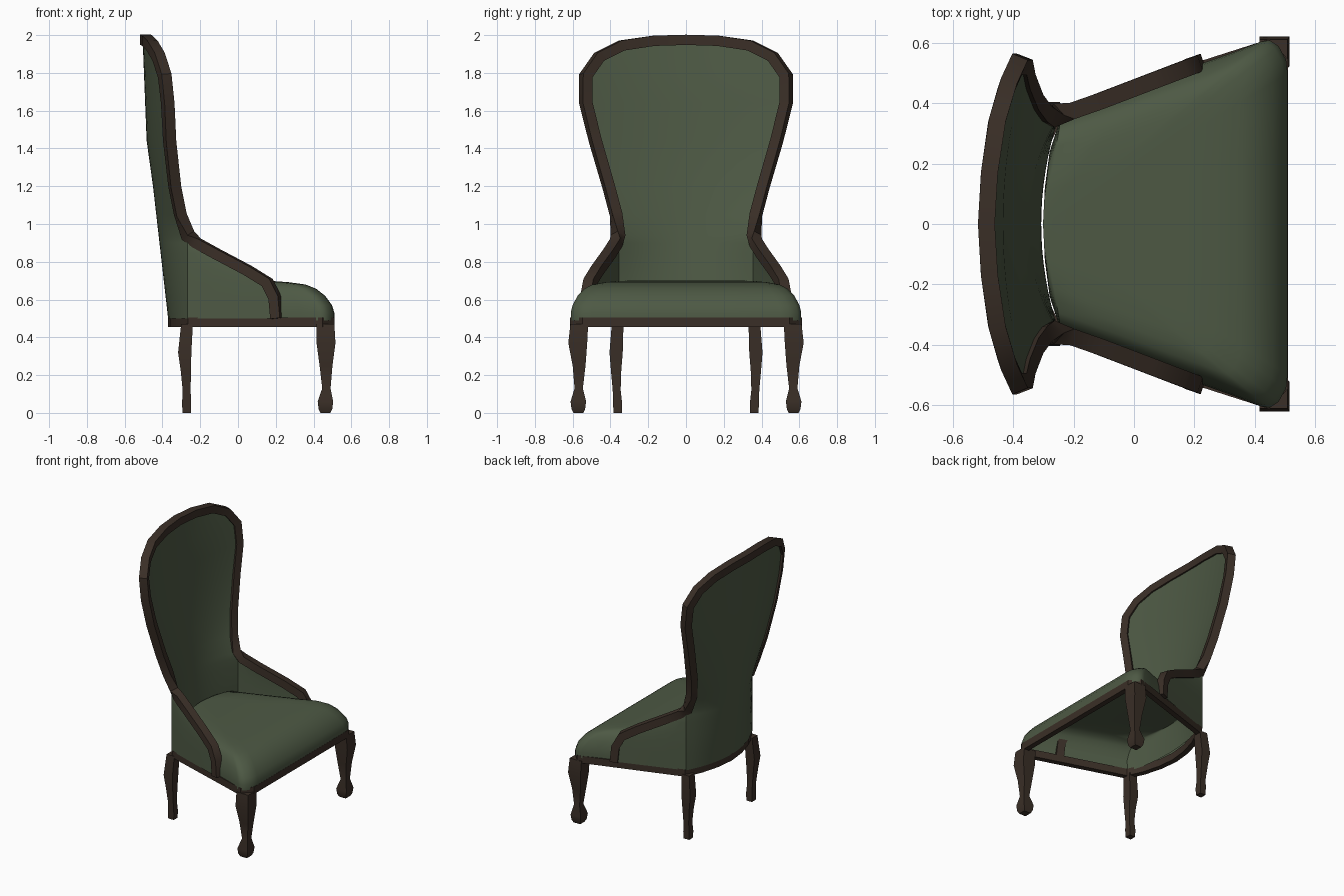
import bpy, bmesh
from mathutils import Vector as V

if "Cube" in bpy.data.objects:
    bpy.data.objects.remove(bpy.data.objects["Cube"])


def material(name, rgb):
    m = bpy.data.materials.new(name)
    m.diffuse_color = (*rgb, 1)
    m.use_nodes = True
    m.node_tree.nodes["Principled BSDF"].inputs["Base Color"].default_value = m.diffuse_color
    return m


GREEN = material("green fabric", (0.075, 0.1, 0.058))
WOOD = material("dark wood", (0.042, 0.028, 0.02))


def finish(name, rings, mat, closed, caps=(False, False), angle=35, axes=(False, True, False)):
    """Skin a list of point rings, mirror it, shade it."""
    bm = bmesh.new()
    vs = [[bm.verts.new(p) for p in r] for r in rings]
    n = len(vs[0])
    for a, b in zip(vs, vs[1:]):
        for i in range(n if closed else n - 1):
            j = (i + 1) % n
            bm.faces.new((a[i], a[j], b[j], b[i]))
    if caps[0]:
        bm.faces.new(vs[0])
    if caps[1]:
        bm.faces.new(vs[-1])
    bmesh.ops.remove_doubles(bm, verts=bm.verts, dist=0.0005)
    bmesh.ops.recalc_face_normals(bm, faces=bm.faces)
    me = bpy.data.meshes.new(name)
    bm.to_mesh(me)
    bm.free()
    me.materials.append(mat)
    ob = bpy.data.objects.new(name, me)
    bpy.context.collection.objects.link(ob)
    mod = ob.modifiers.new("mirror", 'MIRROR')
    mod.use_axis = axes
    mod.merge_threshold = 0.001
    bpy.ops.object.select_all(action='DESELECT')
    ob.select_set(True)
    bpy.context.view_layer.objects.active = ob
    bpy.ops.object.modifier_apply(modifier="mirror")
    bpy.ops.object.shade_smooth_by_angle(angle=angle * 3.14159 / 180)
    return ob


def sweep(path, normals, hn, hb):
    """Rectangular bar along a path, mitred at corners."""
    rings = []
    for i, p in enumerate(path):
        d1 = (p - path[i - 1]).normalized() if i else None
        d2 = (path[i + 1] - p).normalized() if i < len(path) - 1 else None
        t = ((d1 or d2) + (d2 or d1)).normalized()
        if abs(p.y) < 1e-6:
            t = V((0, 1 if t.y > 0 else -1, 0))
        n = normals[i] - t * normals[i].dot(t)
        n.normalize()
        b = t.cross(n)
        k = hb / max(0.6, t.dot(d1 or d2))
        rings.append([p + n * (hn * u) + b * (k * v)
                      for u, v in ((1, 1), (1, -1), (-1, -1), (-1, 1))])
    return rings


def lerp_table(tab, z):
    for (z0, x0), (z1, x1) in zip(tab, tab[1:]):
        if z <= z1:
            return x0 + (x1 - x0) * max(0, (z - z0) / (z1 - z0))
    return tab[-1][1]


# wooden edge: top of the back, down the side, along the arm to the rail
edge = [V(p) for p in (
    (-.49, 0, 1.975), (-.48, .17, 1.97), (-.455, .34, 1.945), (-.42, .46, 1.885),
    (-.388, .53, 1.785), (-.372, .53, 1.64), (-.362, .48, 1.44), (-.335, .41, 1.2),
    (-.305, .37, 1.05), (-.265, .36, .94), (-.22, .37, .9), (-.12, .405, .845),
    (.05, .47, .755), (.155, .51, .69), (.195, .525, .61), (.205, .53, .5))]
facing = []
for i, p in enumerate(edge):
    facing.append((V((1, -.75 * p.y, 0)) if i < 9 else V((.8, -.6, 0)) if i < 10
                   else V((.33, -.95, 0))).normalized())
finish("wooden_edge_trim", sweep(edge, facing, .028, .027), WOOD, True, (False, True))


# back and arm upholstery: rows from the trim round to the centre line
def shell(name, centre, corner, shift):
    rows = []
    for i, (p, f) in enumerate(zip(edge, facing)):
        e = p + f * shift
        if i == 0:
            e.y = 0
        c = V((corner[0], corner[1], p.z)) if i > 9 else e
        cx = lerp_table(centre, p.z) if i else e.x
        row = [e.lerp(c, k / 4) for k in range(4)]
        for k in range(9):
            s = 1 - k / 8
            row.append(V((cx + (c.x - cx) * s * s, c.y * s, p.z)))
        rows.append(row)
    finish(name, rows, GREEN, False)


shell("outer_upholstery", ((.5, -.37), (1.2, -.45), (1.4, -.482), (1.65, -.492), (1.98, -.505)),
      (-.268, .383), -.014)
shell("inner_upholstery", ((.6, -.308), (1.2, -.39), (1.4, -.42), (1.65, -.435), (1.98, -.475)),
      (-.25, .355), .012)

# seat rail
rail = [V((x, y, .48)) for x, y in (
    (-.352, 0), (-.338, .13), (-.302, .26), (-.25, .37), (.443, .592), (.492, .54), (.492, 0))]
finish("seat_rail", sweep(rail, [V((0, 0, 1))] * len(rail), .026, .019), WOOD, True)

# domed seat: the outline shrinks towards the back edge as it rises
outline = [(-.302, 0), (-.296, .12), (-.28, .24), (-.24, .365), (0, .45), (.2, .524), (.33, .57),
           (.42, .605), (.45, .61), (.48, .59), (.505, .545), (.51, .5), (.51, .25), (.51, 0)]
rings = [[V((-.302 + (x + .302) * s, y * s, z)) for x, y in outline]
         for s, z in ((1, .49), (1, .53), (.985, .57), (.94, .62), (.88, .658), (.81, .68),
                      (.7, .692), (.58, .699), (.3, .702), (0, .702))]
finish("seat", rings, GREEN, False, angle=50)


# curved legs: square sections (x, y, z, half size) from top to foot
def leg(name, sections):
    finish(name, [[V((x + r * u, y + r * v, z)) for u, v in ((1, 1), (-1, 1), (-1, -1), (1, -1))]
                  for x, y, z, r in sections], WOOD, True, (True, True))


leg("front_legs", ((.463, .565, .47, .047), (.466, .573, .37, .05), (.466, .566, .25, .034),
                   (.468, .568, .13, .022), (.463, .57, .06, .041), (.463, .57, .02, .036),
                   (.463, .57, 0, .026)))
leg("back_legs", ((-.27, .362, .47, .031), (-.282, .37, .32, .035), (-.276, .37, .22, .027),
                  (-.272, .367, .12, .021), (-.272, .362, .05, .024), (-.272, .362, 0, .022)))
